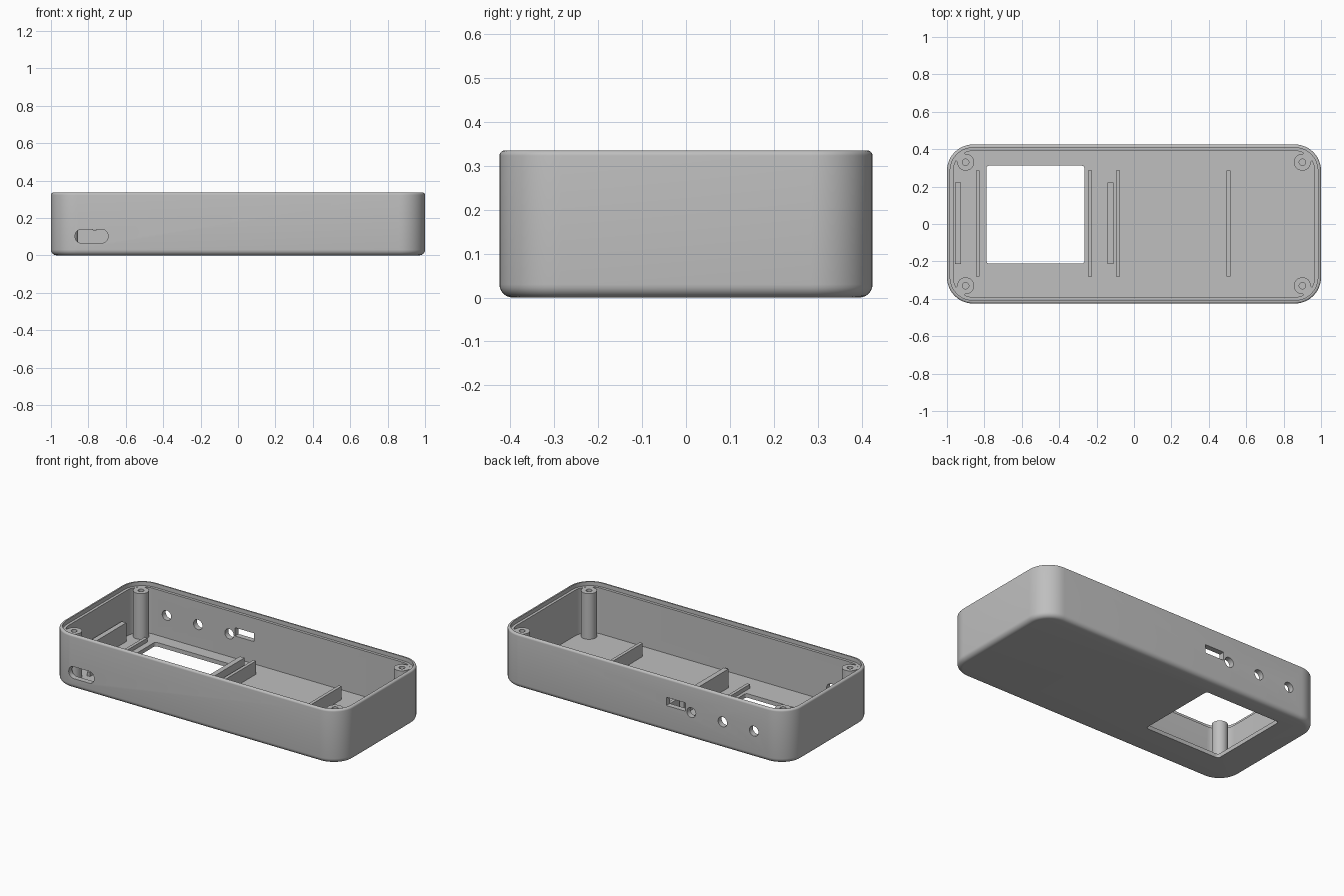
import bpy, bmesh, math
from mathutils import Vector, Matrix

default = bpy.data.objects.get("Cube")
if default:
    bpy.data.objects.remove(default, do_unlink=True)

grey = bpy.data.materials.new("plain_grey")
grey.use_nodes = True
grey.diffuse_color = (0.52, 0.52, 0.52, 1)
grey.node_tree.nodes["Principled BSDF"].inputs["Base Color"].default_value = (0.52, 0.52, 0.52, 1)


def outline(hx, hy, r, segs):
    """Rounded rectangle; a circle when hx = hy = r."""
    pts = []
    for k, (sx, sy) in enumerate(((1, 1), (-1, 1), (-1, -1), (1, -1))):
        for i in range(segs + 1):
            a = math.pi / 2 * (k + i / segs)
            pts.append((sx * (hx - r) + r * math.cos(a), sy * (hy - r) + r * math.sin(a)))
    return pts


def loft(name, hx, hy, r, rings, segs=8, matrix=None):
    """Skin stacked outlines, each given as (inset, z), and cap both ends."""
    bm = bmesh.new()
    loops = [[bm.verts.new((x, y, z)) for x, y in outline(hx - d, hy - d, r - d, segs)]
             for d, z in rings]
    for a, b in zip(loops, loops[1:]):
        for i in range(len(a)):
            j = (i + 1) % len(a)
            bm.faces.new((a[i], a[j], b[j], b[i]))
    bm.faces.new(loops[0][::-1])
    bm.faces.new(loops[-1])
    bmesh.ops.remove_doubles(bm, verts=bm.verts, dist=1e-5)
    bmesh.ops.recalc_face_normals(bm, faces=bm.faces)
    if matrix:
        bm.transform(matrix)
    mesh = bpy.data.meshes.new(name)
    bm.to_mesh(mesh)
    bm.free()
    mesh.materials.append(grey)
    obj = bpy.data.objects.new(name, mesh)
    bpy.context.collection.objects.link(obj)
    return obj


def box(name, x0, x1, y0, y1, z0, z1, turn=None):
    bm = bmesh.new()
    bmesh.ops.create_cube(bm, size=1)
    bm.transform(Matrix.Translation(((x0 + x1) / 2, (y0 + y1) / 2, (z0 + z1) / 2))
                 @ Matrix.Diagonal((x1 - x0, y1 - y0, z1 - z0, 1)))
    if turn:
        bm.transform(turn)
    mesh = bpy.data.meshes.new(name)
    bm.to_mesh(mesh)
    bm.free()
    mesh.materials.append(grey)
    obj = bpy.data.objects.new(name, mesh)
    bpy.context.collection.objects.link(obj)
    return obj


def cut(target, cutter):
    mod = target.modifiers.new("cut", 'BOOLEAN')
    mod.operation, mod.solver, mod.object = 'DIFFERENCE', 'EXACT', cutter
    bpy.context.view_layer.objects.active = target
    bpy.ops.object.modifier_apply(modifier=mod.name)
    bpy.data.objects.remove(cutter, do_unlink=True)


def wall_cutter(x, y, z, hx, hz, r):
    """Rounded prism running through a long wall."""
    place = Matrix.Translation((x, y, z)) @ Matrix.Rotation(math.pi / 2, 4, 'X')
    return loft("cutter", hx, hz, r, [(0, -0.06), (0, 0.06)], 6, place)


# Open tray: filleted outside, stepped rim, hollow inside
HEIGHT, FLOOR, LEDGE = 0.335, 0.025, 0.31
FILLET, RIM, LIP, WALL = 0.03, 0.012, 0.017, 0.034
quarter = [math.pi / 2 * i / 6 for i in range(7)]
profile = [(FILLET * (1 - math.sin(a)), FILLET * (1 - math.cos(a))) for a in quarter]
profile += [(RIM * (1 - math.cos(a)), HEIGHT - RIM * (1 - math.sin(a))) for a in quarter]
profile += [(LIP, HEIGHT), (LIP, LEDGE), (WALL, LEDGE), (WALL, FLOOR)]
tray = loft("case_tray", 1, 0.425, 0.14, profile, 12)

# Window through the floor
cut(tray, loft("cutter", 0.262, 0.262, 0.015, [(0, -0.05), (0, 0.1)], 4,
               Matrix.Translation((-0.527, 0.05, 0))))

# Back wall: three round holes and a rectangular slot
for x in (-0.334, -0.55, -0.766):
    cut(tray, wall_cutter(x, 0.41, 0.166, 0.031, 0.031, 0.031))
cut(tray, wall_cutter(-0.228, 0.41, 0.19, 0.066, 0.026, 0.003))

# Front wall: rounded port opening
cut(tray, wall_cutter(-0.783, -0.41, 0.102, 0.088, 0.037, 0.035))

# Screw posts with blind holes, each webbed into its corner
for sx, side in ((-1, "right"), (1, "left")):
    for sy, end in ((-1, "front"), (1, "back")):
        spot = Matrix.Translation((sx * 0.9, sy * 0.33, 0))
        R = 0.045
        loft(f"screw_post_{end}_{side}", R, R, R,
             [(0, 0.01), (0, LEDGE), (R - 0.017, LEDGE), (R - 0.017, 0.12)], 8, spot)
        turn = spot @ Matrix.Rotation(math.atan2(sy, sx), 4, 'Z')
        box(f"post_web_{end}_{side}", 0.03, 0.06, -0.03, 0.03, 0.015, LEDGE - 0.0005, turn)

# Thin cross ribs: low ones beside the window, tall ones beyond
for name, x, top in (("window_rib_outer", -0.835, 0.05), ("window_rib_inner", -0.235, 0.05),
                     ("divider_rib_middle", -0.085, 0.108), ("divider_rib_end", 0.505, 0.108)):
    box(name, x - 0.01, x + 0.01, -0.28, 0.285, 0.015, top)

# Thicker support blocks
for name, x in (("support_block_outer", -0.942), ("support_block_inner", -0.126)):
    box(name, x - 0.016, x + 0.016, -0.215, 0.222, 0.015, 0.142)

# Smooth curved surfaces, keep edges sharp
parts = [o for o in bpy.context.collection.objects if o.type == 'MESH' and grey.name in o.data.materials]
bpy.ops.object.select_all(action='DESELECT')
for o in parts:
    o.select_set(True)
bpy.context.view_layer.objects.active = tray
bpy.ops.object.shade_smooth_by_angle(angle=math.radians(30))
